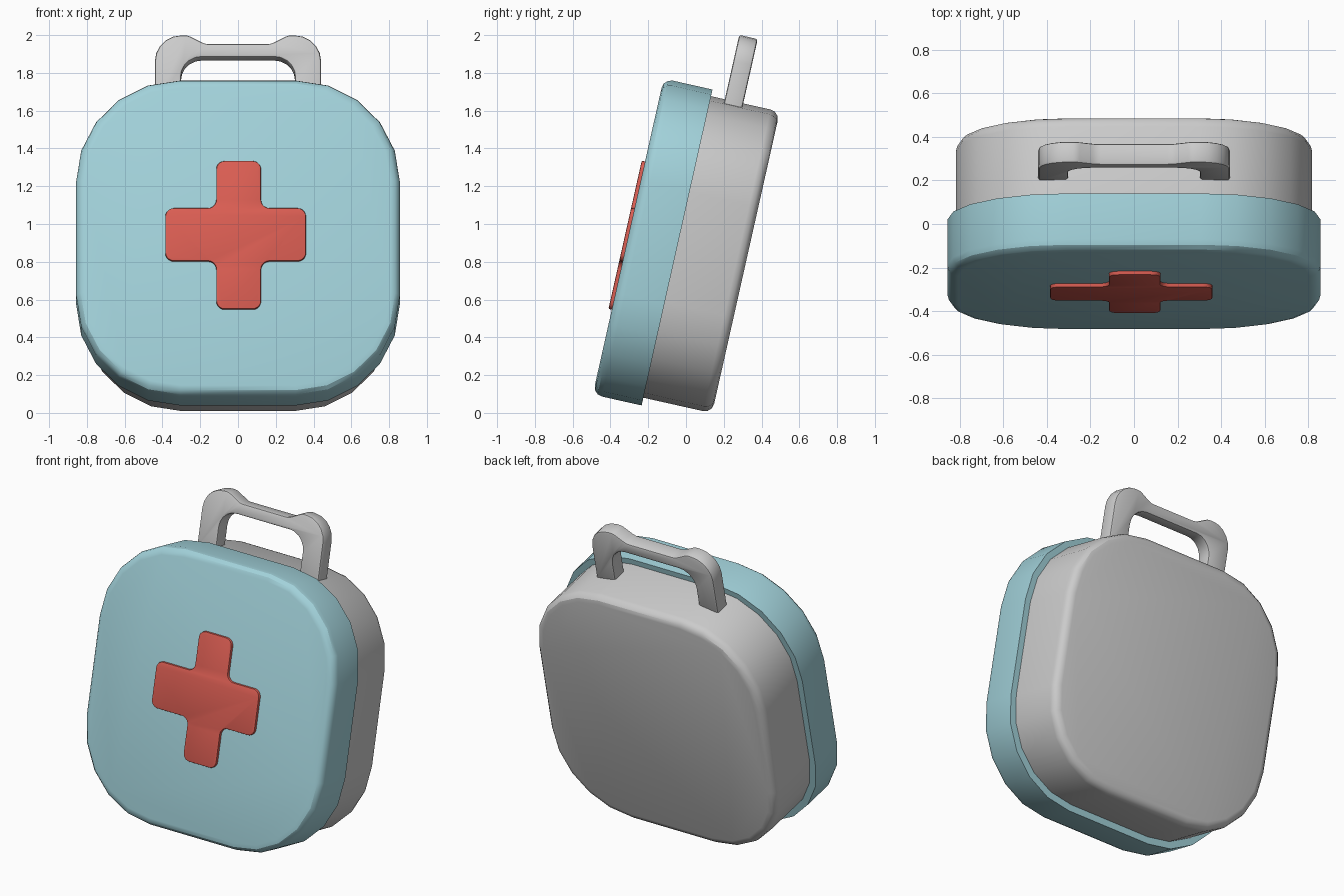
import bpy, bmesh, math
from mathutils import Vector, Matrix

if "Cube" in bpy.data.objects:
    bpy.data.objects.remove(bpy.data.objects["Cube"])

# The whole case leans back about the x axis; parts are built upright first
TILT = Matrix.Rotation(math.radians(-12.65), 4, 'X')


def rounded(points, segs):
    """Closed outline from (x, z, radius) corners, each filleted."""
    out, n = [], len(points)
    for i, (x, z, r) in enumerate(points):
        p = Vector((x, z))
        if r == 0:
            out.append(p)
            continue
        a = (Vector(points[i - 1][:2]) - p).normalized()
        b = (Vector(points[(i + 1) % n][:2]) - p).normalized()
        half = a.angle(b) / 2
        centre = p + (a + b).normalized() * (r / math.sin(half))
        start = (p + a * (r / math.tan(half)) - centre).normalized()
        end = (p + b * (r / math.tan(half)) - centre).normalized()
        for k in range(segs + 1):
            out.append(centre + start.slerp(end, k / segs) * r)
    return out


def slab(name, outline, y0, y1, bevel, sides, segs=3, colour=None):
    """Extrude an outline from y0 to y1 and round the rims at the given y values."""
    bm = bmesh.new()
    front = [bm.verts.new((p.x, y0, p.y)) for p in outline]
    back = [bm.verts.new((p.x, y1, p.y)) for p in outline]
    bm.faces.new(front)
    bm.faces.new(back[::-1])
    n = len(front)
    for i in range(n):
        j = (i + 1) % n
        bm.faces.new((front[j], front[i], back[i], back[j]))
    bmesh.ops.recalc_face_normals(bm, faces=bm.faces)
    rims = [e for e in bm.edges
            if any(all(abs(v.co.y - s) < 1e-5 for v in e.verts) for s in sides)]
    bmesh.ops.bevel(bm, geom=rims, offset=bevel, offset_type='OFFSET',
                    segments=segs, profile=0.5, affect='EDGES')
    bm.transform(TILT)
    mesh = bpy.data.meshes.new(name)
    bm.to_mesh(mesh)
    bm.free()
    ob = bpy.data.objects.new(name, mesh)
    bpy.context.collection.objects.link(ob)
    if colour:
        mat = bpy.data.materials.new(name + "_colour")
        mat.diffuse_color = (*colour, 1)
        mat.use_nodes = True
        mat.node_tree.nodes["Principled BSDF"].inputs["Base Color"].default_value = mat.diffuse_color
        mesh.materials.append(mat)
    bpy.ops.object.select_all(action='DESELECT')
    ob.select_set(True)
    bpy.context.view_layer.objects.active = ob
    bpy.ops.object.shade_smooth_by_angle(angle=math.radians(30))
    return ob


def squircle(half, radius, cz):
    return rounded([(sx * half, cz + sz * half, radius)
                    for sx, sz in ((1, 1), (-1, 1), (-1, -1), (1, -1))], 5)


# Case: grey back shell and wider teal lid
slab("case_body", squircle(0.818, 0.52, 0.847), -0.26, 0.135, 0.05, [0.135])
slab("case_lid", squircle(0.857, 0.55, 0.844), -0.503, -0.238, 0.05, [-0.503],
     colour=(0.36, 0.64, 0.70))

# Raised red cross on the lid
L, R, l, r = -0.385, 0.36, -0.115, 0.122
B, T, b, t = 0.447, 1.251, 0.708, 0.995
cross = [(l, T), (l, t), (L, t), (L, b), (l, b), (l, B),
         (r, B), (r, b), (R, b), (R, t), (r, t), (r, T)]
slab("cross_emblem", rounded([(x, z, 0.045) for x, z in cross], 5),
     -0.521, -0.49, 0.006, [-0.521], segs=2, colour=(0.70, 0.11, 0.085))

# Carry handle with humped shoulders and a thinner grip
side = [(0.302, 1.895, 0.11), (0.302, 1.635, 0), (0.44, 1.635, 0),
        (0.44, 2.014, 0.14), (0.265, 2.014, 0.07), (0.175, 1.967, 0.09)]
handle = side + [(-x, z, rad) for x, z, rad in reversed(side)]
slab("carry_handle", rounded(handle, 5), -0.163, -0.063, 0.012,
     [-0.163, -0.063], segs=2)
